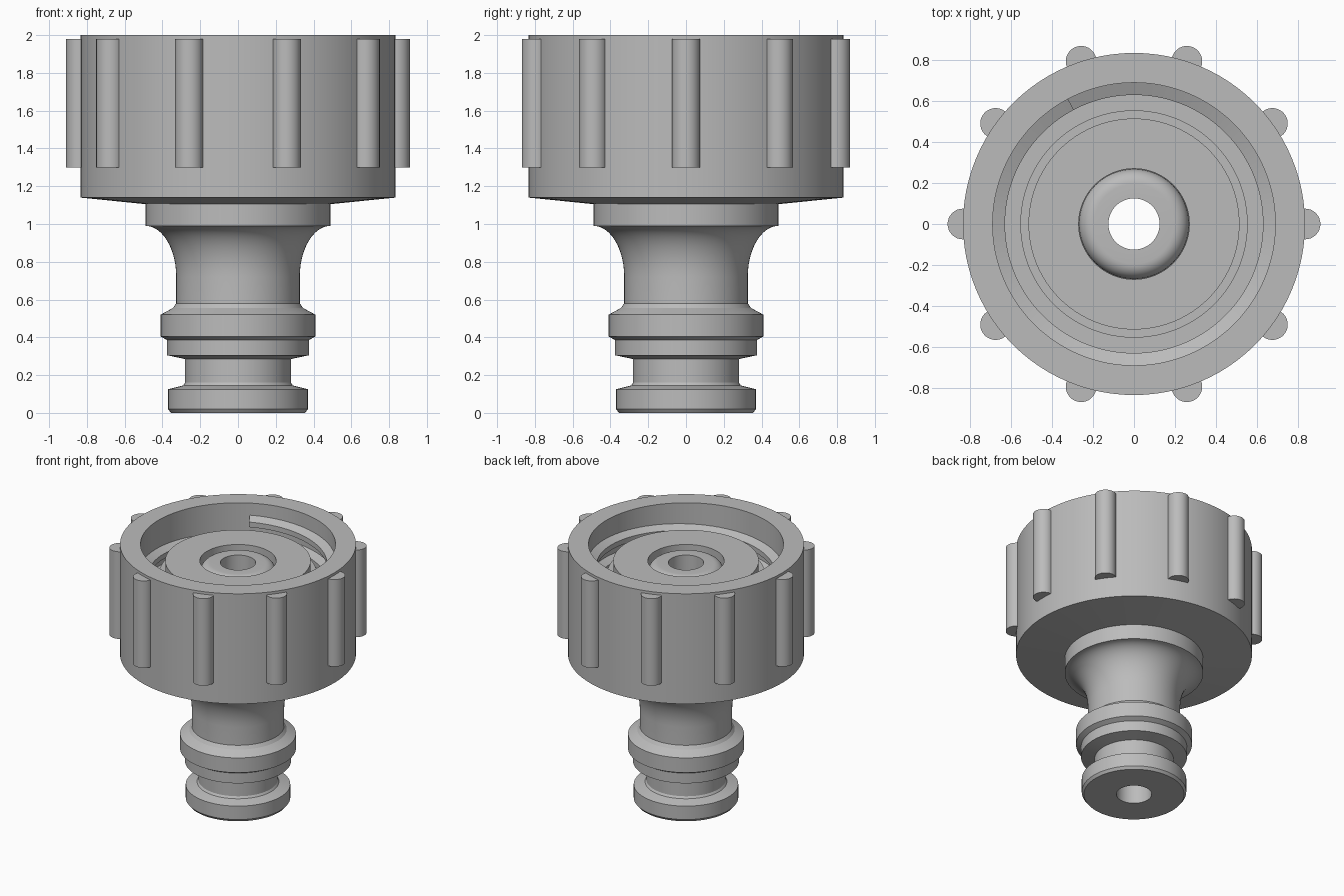
import bpy, bmesh, math
from mathutils import Matrix

cube = bpy.data.objects.get("Cube")
if cube:
    bpy.data.objects.remove(cube)

SIDES = 96
grey = bpy.data.materials.new("matte grey")
grey.use_nodes = True
colour = (0.5, 0.5, 0.5, 1)
grey.diffuse_color = colour
grey.node_tree.nodes["Principled BSDF"].inputs["Base Color"].default_value = colour


def finish(name, bm):
    bmesh.ops.recalc_face_normals(bm, faces=bm.faces)
    mesh = bpy.data.meshes.new(name)
    bm.to_mesh(mesh)
    bm.free()
    mesh.materials.append(grey)
    obj = bpy.data.objects.new(name, mesh)
    bpy.context.collection.objects.link(obj)
    bpy.ops.object.select_all(action="DESELECT")
    obj.select_set(True)
    bpy.context.view_layer.objects.active = obj
    bpy.ops.object.shade_smooth_by_angle(angle=math.radians(25))
    return obj


def bridge(bm, a, b):
    for i in range(len(a)):
        j = (i + 1) % len(a)
        bm.faces.new((a[i], a[j], b[j], b[i]))


def section(bm, profile, angle, lift=0):
    c, s = math.cos(angle), math.sin(angle)
    return [bm.verts.new((r * c, r * s, z + lift)) for r, z in profile]


def lathe(name, profile):
    """Revolve a closed (radius, height) outline around z."""
    bm = bmesh.new()
    rings = [section(bm, profile, math.tau * i / SIDES) for i in range(SIDES)]
    for i in range(SIDES):
        bridge(bm, rings[i], rings[(i + 1) % SIDES])
    return finish(name, bm)


def arc(cr, cz, rr, rz, start, end, steps=8):
    """Elliptical arc of profile points, angles in degrees."""
    angles = [math.radians(start + (end - start) * i / steps) for i in range(steps + 1)]
    return [(cr + rr * math.cos(a), cz + rz * math.sin(a)) for a in angles]


# Union nut: open cup with a gently conical underside
lathe("union_nut", [(0.44, 1.1), (0.49, 1.105), (0.835, 1.14), (0.835, 2),
                    (0.69, 2), (0.69, 1.25), (0.44, 1.25)])

# Tail piece: plug end, seal groove, barb, flared neck, collar and inner spigot
lathe("tail_piece", [(0.125, 0), (0.355, 0), (0.37, 0.02), (0.37, 0.125),
                     (0.29, 0.145), (0.28, 0.16), (0.28, 0.285), (0.375, 0.305),
                     (0.375, 0.385), (0.41, 0.405), (0.41, 0.52), (0.345, 0.555),
                     (0.327, 0.58)]
      + arc(0.49, 0.72, 0.163, 0.27, 180, 90, 12)
      + [(0.49, 1.26), (0.555, 1.26), (0.555, 1.78), (0.268, 1.78)]
      + arc(0.195, 1.78, 0.073, 0.075, 0, 90) + [(0.125, 1.855)])

# Flat sealing washer resting on the spigot
lathe("sealing_washer", [(0.27, 1.77), (0.515, 1.77), (0.515, 1.87), (0.27, 1.87)])

# Internal screw thread, descending clockwise from its upper end
bm = bmesh.new()
TURNS, PITCH = 3, 0.145
tooth = [(0.7, 0.05), (0.63, 0.02), (0.63, -0.02), (0.7, -0.05)]
loops = []
for i in range(TURNS * SIDES + 1):
    t = i / SIDES
    loops.append(section(bm, tooth, math.radians(118) - math.tau * t, 1.86 - PITCH * t))
for a, b in zip(loops, loops[1:]):
    bridge(bm, a, b)
bm.faces.new(loops[0])
bm.faces.new(loops[-1])
finish("inner_thread", bm)

# Ten round grip ribs around the nut
for i in range(10):
    bm = bmesh.new()
    place = Matrix.Rotation(math.tau * i / 10, 4, "Z") @ Matrix.Translation((0.835, 0, 1.64))
    bmesh.ops.create_cone(bm, cap_ends=True, segments=32, radius1=0.075, radius2=0.075,
                          depth=0.68, matrix=place)
    finish(f"grip_rib_{i + 1}", bm)
